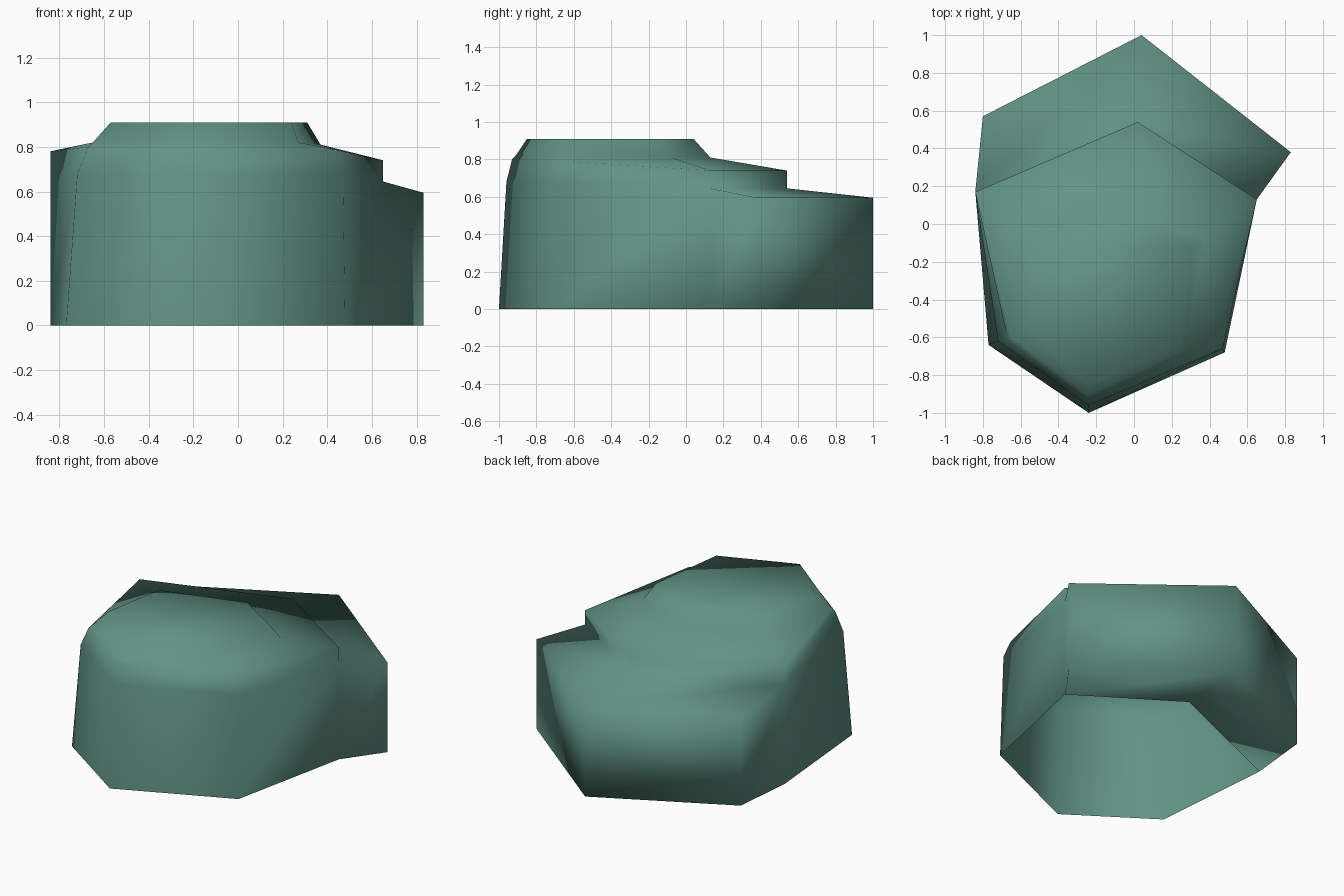
import bpy
import bmesh

default_cube = bpy.data.objects.get("Cube")
if default_cube:
    bpy.data.objects.remove(default_cube, do_unlink=True)


def make_material(name, colour):
    material = bpy.data.materials.new(name)
    material.diffuse_color = colour
    material.use_nodes = True
    shader = material.node_tree.nodes["Principled BSDF"]
    shader.inputs["Base Color"].default_value = colour
    shader.inputs["Roughness"].default_value = 0.9
    return material


bm = bmesh.new()


def add_ring(points):
    return [bm.verts.new(point) for point in points]


def raise_outline(outline, height):
    return [(x, y, height) for x, y in outline]


def bridge(lower, upper, columns):
    """Join two rings with outward-facing quads at the given columns."""
    for k in columns:
        n = (k + 1) % len(lower)
        bm.faces.new((lower[k], lower[n], upper[n], upper[k]))


# Columns run counter-clockwise: front-left, left, back, right, front-right, front
base_outline = [(.48, -.68), (.65, .13), (.02, .54),
                (-.84, .17), (-.77, -.64), (-.24, -1)]
crown_outline = [(.24, -.66), (.31, -.13), (.04, .04),
                 (-.5, -.12), (-.57, -.54), (-.24, -.85)]
back_columns = (1, 2)
front_columns = (0, 3, 4, 5)
all_columns = range(len(base_outline))

# Main body: foot, waist, rim, shoulder and crown
foot = add_ring(raise_outline(base_outline, 0))
waist = add_ring([(.47, -.66, .68), (.65, .13, .645), (.02, .54, .645),
                  (-.84, .17, .66), (-.72, -.62, .68), (-.24, -.96, .68)])
rim = add_ring([(.43, -.64, .79), (.65, .13, .74), (.02, .54, .74),
                (-.84, .17, .78), (-.67, -.61, .8), (-.24, -.93, .8)])
shoulder = add_ring([(.27, -.67, .82), (.37, -.08, .81), (.05, .13, .81),
                     (-.59, -.05, .81), (-.65, -.6, .82), (-.24, -.91, .82)])
crown = add_ring(raise_outline(crown_outline, .91))

bridge(foot, waist, front_columns)
bridge(waist, rim, all_columns)
bridge(rim, shoulder, all_columns)
bridge(shoulder, crown, all_columns)
bm.faces.new(crown)

# Low ledge pushed out of the two back sides
ledge_outline = [(.83, .38), (.04, 1), (-.8, .57)]
ledge_foot = add_ring(raise_outline(ledge_outline, 0))
ledge_top = add_ring(raise_outline(ledge_outline, .595))
inner_foot = [foot[k] for k in (1, 2, 3)]
inner_top = [waist[k] for k in (1, 2, 3)]
for lower, upper in ((inner_foot, ledge_foot),
                     (ledge_foot, ledge_top),
                     (ledge_top, inner_top)):
    bridge(lower, upper, (0, 1))

# Ends of the ledge
bm.faces.new((inner_foot[0], ledge_foot[0], ledge_top[0], inner_top[0]))
bm.faces.new((ledge_foot[2], inner_foot[2], inner_top[2], ledge_top[2]))

for face in bm.faces:
    face.smooth = True

mesh = bpy.data.meshes.new("rock")
bm.to_mesh(mesh)
bm.free()
mesh.materials.append(make_material("mossy_green_stone", (.122, .296, .238, 1)))
rock = bpy.data.objects.new("rock", mesh)
bpy.context.collection.objects.link(rock)
